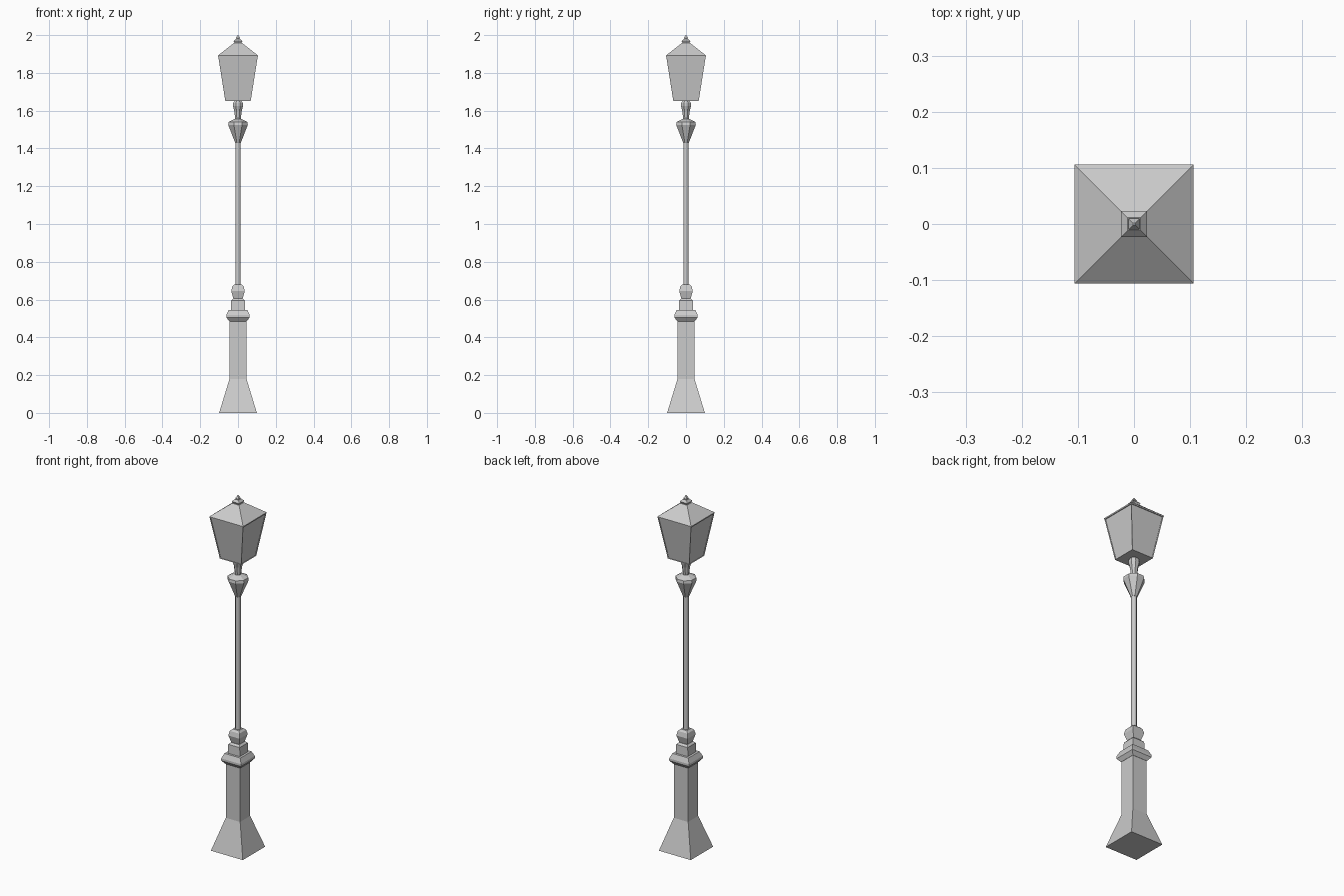
import bpy
import bmesh
import math

cube = bpy.data.objects.get("Cube")
if cube:
    bpy.data.objects.remove(cube, do_unlink=True)

metal = bpy.data.materials.new("grey metal")
metal.use_nodes = True
metal.diffuse_color = (0.6, 0.6, 0.6, 1)
metal.node_tree.nodes["Principled BSDF"].inputs["Base Color"].default_value = (0.6, 0.6, 0.6, 1)


def loft(name, profile, sides=4, smooth=False, panel=None):
    """Stack rings of (height, half width); panel picks a band to inset."""
    bm = bmesh.new()
    scale = 1 / math.cos(math.pi / sides)
    rings = []
    for z, half in profile:
        ring = []
        for i in range(sides):
            a = (i + 0.5) * 2 * math.pi / sides
            ring.append(bm.verts.new((half * scale * math.cos(a),
                                      half * scale * math.sin(a), z)))
        rings.append(ring)
    bands = []
    for low, high in zip(rings, rings[1:]):
        bands.append([bm.faces.new((low[i], low[(i + 1) % sides],
                                    high[(i + 1) % sides], high[i]))
                      for i in range(sides)])
    bm.faces.new(rings[0][::-1])
    bm.faces.new(rings[-1])
    if panel is not None:
        bmesh.ops.inset_individual(bm, faces=bands[panel], thickness=0.012)
        bmesh.ops.inset_individual(bm, faces=bands[panel], thickness=0.002, depth=-0.004)
    bmesh.ops.recalc_face_normals(bm, faces=bm.faces)
    mesh = bpy.data.meshes.new(name)
    bm.to_mesh(mesh)
    bm.free()
    mesh.materials.append(metal)
    obj = bpy.data.objects.new(name, mesh)
    bpy.context.collection.objects.link(obj)
    if smooth:
        bpy.ops.object.select_all(action='DESELECT')
        obj.select_set(True)
        bpy.context.view_layer.objects.active = obj
        bpy.ops.object.shade_smooth_by_angle(angle=math.radians(50))
    return obj


# Square pedestal and its mouldings
loft("flared_base", [(0, 0.1), (0.18, 0.045), (0.49, 0.045)])
loft("pedestal_collar", [(0.485, 0.046), (0.505, 0.062), (0.518, 0.062), (0.545, 0.05)])
loft("upper_block", [(0.54, 0.038), (0.595, 0.036), (0.605, 0.026)])
loft("faceted_knob", [(0.6, 0.023), (0.645, 0.036), (0.67, 0.03), (0.68, 0.02)])

# Slender round pole, cup and neck
loft("pole", [(0.67, 0.0135), (1.45, 0.0135)], 8, True)
loft("pole_cup", [(1.43, 0.015), (1.525, 0.052), (1.54, 0.05), (1.555, 0.02)], 8)
loft("lantern_neck", [(1.55, 0.014), (1.6, 0.02), (1.625, 0.027), (1.64, 0.026), (1.655, 0.016)], 8)

# Lantern with recessed panes, roof and finial
loft("lantern_body", [(1.65, 0.067), (1.89, 0.105)], panel=0)
loft("lantern_roof", [(1.885, 0.105), (1.892, 0.106), (1.958, 0.022)])
loft("finial_base", [(1.953, 0.016), (1.968, 0.023), (1.98, 0.012)])
loft("finial_tip", [(1.975, 0.008), (1.985, 0.01), (2.0, 0.002)])
